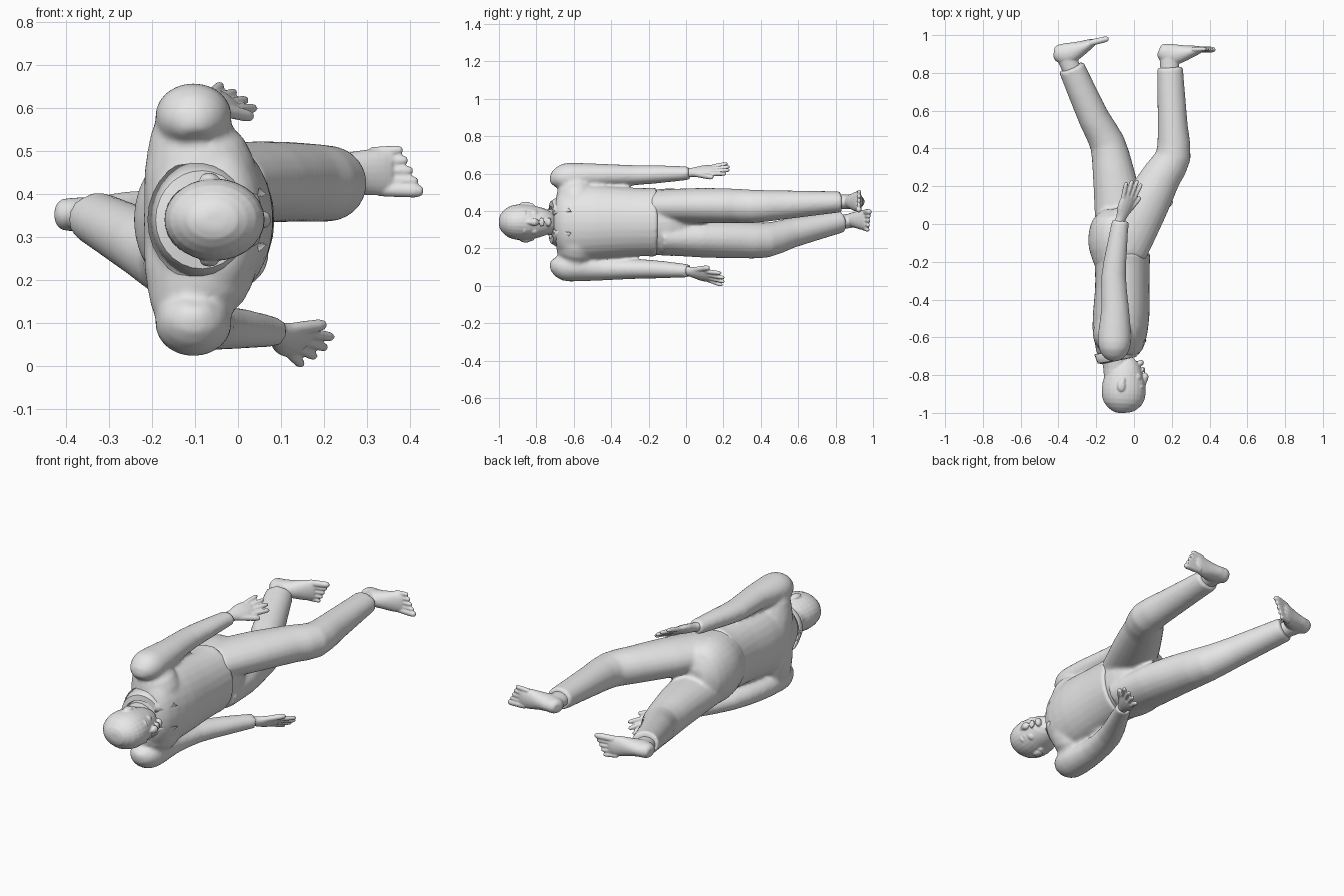
import bpy, bmesh, math
from mathutils import Vector, Matrix

cube = bpy.data.objects.get("Cube")
if cube:
    bpy.data.objects.remove(cube)

grey = bpy.data.materials.new("plain_grey")
grey.use_nodes = True
grey.diffuse_color = (0.8, 0.8, 0.8, 1)
grey.node_tree.nodes["Principled BSDF"].inputs["Base Color"].default_value = (0.8, 0.8, 0.8, 1)
Z = Vector((0, 0, 1))
MID = 0.34  # height of the body's plane of symmetry


def finish(name, bm):
    mesh = bpy.data.meshes.new(name)
    bm.to_mesh(mesh)
    bm.free()
    mesh.materials.append(grey)
    mesh.shade_smooth()
    mesh.set_sharp_from_angle(angle=math.radians(50))
    ob = bpy.data.objects.new(name, mesh)
    bpy.context.collection.objects.link(ob)
    return ob


def fuse(name, pieces, voxel, rounds):
    # Melt overlapping closed pieces into one skin
    bm = bmesh.new()
    for piece in pieces:
        mesh = bpy.data.meshes.new("piece")
        piece.to_mesh(mesh)
        piece.free()
        bm.from_mesh(mesh)
        bpy.data.meshes.remove(mesh)
    ob = finish(name, bm)
    skin = ob.modifiers.new("skin", "REMESH")
    skin.mode = "VOXEL"
    skin.voxel_size = voxel
    skin.use_smooth_shade = True
    relax = ob.modifiers.new("relax", "SMOOTH")
    relax.factor = .5
    relax.iterations = rounds


def smooth_path(rows, steps):
    # Catmull-Rom through positions and radii together
    out = []
    for i in range(len(rows) - 1):
        a, b, c, d = (rows[max(i - 1, 0)], rows[i], rows[i + 1], rows[min(i + 2, len(rows) - 1)])
        for k in range(steps):
            t = k / steps
            out.append([q + t / 2 * (r - p + t * (2 * p - 5 * q + 4 * r - s + t * (3 * (q - r) + s - p)))
                        for p, q, r, s in zip(a, b, c, d)])
    return out + [list(rows[-1])]


def loft(rows, wide=Z, sides=20, steps=2):
    # Rows are x, y, z, radius along "wide", radius across it
    rows = smooth_path(rows, steps)
    pts = [Vector(r[:3]) for r in rows]
    bm = bmesh.new()
    rings = []
    for i, r in enumerate(rows):
        t = (pts[min(i + 1, len(pts) - 1)] - pts[max(i - 1, 0)]).normalized()
        u = (wide - t * wide.dot(t)).normalized()
        v = t.cross(u)
        rings.append([bm.verts.new(pts[i] + u * r[3] * math.cos(a) + v * r[4] * math.sin(a))
                      for a in (math.tau * k / sides for k in range(sides))])
    for a, b in zip(rings, rings[1:]):
        for k in range(sides):
            j = (k + 1) % sides
            bm.faces.new((a[k], a[j], b[j], b[k]))
    bm.faces.new(rings[0])
    bm.faces.new(rings[-1])
    bmesh.ops.recalc_face_normals(bm, faces=bm.faces)
    return bm


def digit(start, end, r):
    a, b = Vector(start), Vector(end)
    rows = [(*a.lerp(b, t), r * s, r * s) for t, s in
            ((0, 1), (0.45, 1), (0.8, 0.95), (0.95, 0.75), (1, 0.3))]
    return loft(rows, Z, 10, 1)


def ball(loc, size):
    bm = bmesh.new()
    bmesh.ops.create_uvsphere(bm, u_segments=14, v_segments=10, radius=1,
                              matrix=Matrix.Translation(loc) @ Matrix.Diagonal((*size, 1)))
    return bm


# Jacket: body, shoulders running across from sleeve to sleeve, and both sleeves
body = loft([(-.1, -.72, MID, .075, .075), (-.1, -.69, MID, .13, .1),
             (-.09, -.65, MID, .19, .125), (-.078, -.6, MID, .205, .142),
             (-.068, -.48, MID, .2, .15), (-.062, -.34, MID, .187, .144),
             (-.062, -.22, MID, .182, .146), (-.065, -.16, MID, .186, .151)], sides=28)
half = [(-.1, -.61, .255, .062, .075), (-.105, -.595, .2, .09, .1),
        (-.092, -.585, .13, .112, .128), (-.078, -.575, 0, .12, .14)]
yoke = [(x, y, MID - z, a, b) for x, y, z, a, b in half]
yoke += [(x, y, 2 * MID - z, a, b) for x, y, z, a, b in reversed(yoke[:-1])]
shoulder = [(-.1, -.705, .195, .025, .03), (-.102, -.688, .215, .058, .065),
            (-.104, -.645, .236, .078, .086), (-.103, -.58, .244, .073, .088),
            (-.1, -.45, .25, .062, .074)]
arms = {1: [(-.108, -.28, .251, .054, .066), (-.09, -.12, .257, .046, .055), (-.072, .018, .262, .036, .045)],
        -1: [(-.065, -.28, .25, .054, .066), (.012, -.12, .254, .046, .053), (.082, .014, .261, .035, .041)]}
sleeves = [loft([(x, y, MID + s * z, a, b) for x, y, z, a, b in shoulder + lower])
           for s, lower in arms.items()]
fuse("jacket", [body, loft(yoke, Vector((0, 1, 0)))] + sleeves, .01, 6)

# Trousers: hips and legs
hips = loft([(-.068, -.21, MID, .17, .138), (-.084, -.11, MID, .18, .156),
             (-.098, -.03, MID, .176, .145), (-.11, .04, MID, .145, .11),
             (-.115, .08, MID, .06, .05)], sides=28)
left_leg = loft([(-.06, -.13, .425, .09, .135), (.05, .08, .428, .095, .125),
                 (.15, .26, .427, .092, .104), (.208, .36, .424, .089, .094),
                 (.205, .52, .432, .078, .08), (.19, .83, .449, .056, .069)])
right_leg = loft([(-.065, -.13, .255, .09, .138), (-.08, .08, .253, .102, .13),
                  (-.11, .28, .247, .1, .11), (-.142, .43, .244, .094, .094),
                  (-.212, .56, .281, .08, .083), (-.332, .83, .345, .061, .071)])
fuse("trousers", [hips, left_leg, right_leg], .01, 6)


def foot(name, ankle, heel, forward, toe_side):
    # Foot points along "forward", sole faces +y
    f = Vector(forward).normalized()
    sole = Vector((-f.y, f.x, 0))
    h = Vector(heel)
    place = lambda along, down, across: h + f * along + sole * down + Z * across
    profile = [(0, -.035, .018, .024), (.015, -.04, .036, .043), (.06, -.056, .04, .058),
               (.115, -.048, .045, .048), (.165, -.034, .053, .034), (.205, -.022, .053, .023),
               (.225, -.019, .047, .014)]
    top = place(.055, -.045, 0)
    start = Vector(ankle)
    pieces = [loft([(*place(a, d, 0), w, t) for a, d, w, t in profile]),
              loft([(*start, .04, .05), (*start.lerp(top, .5), .039, .05), (*top, .038, .054)])]
    for i in range(5):
        z = toe_side * (.039 - .0215 * i)
        pieces.append(digit(place(.195 - .005 * i, -.02, z), place(.298 - .012 * i, -.013, z * 1.12),
                            .017 if i == 0 else .0122))
    fuse(name, pieces, .0045, 3)


foot("left_foot", (.19, .76, .447), (.135, .957, .45), (1, -.07, 0), -1)
foot("right_foot", (-.305, .76, .33), (-.43, .945, .352), (1, .17, 0), 1)


def hand(name, wrist, direction, thumbward):
    w, d = Vector(wrist), Vector(direction).normalized()
    c = Vector(thumbward)
    c = (c - d * c.dot(d)).normalized()
    palm = [(-.06, .029, .024), (0, .029, .023), (.045, .043, .023), (.085, .047, .02), (.122, .042, .013)]
    pieces = [loft([(*(w + d * a), b, t) for a, b, t in palm], c, 14),
              digit(w + d * .025 + c * .02, w + d * .135 + c * .07, .0155)]
    for i, length in enumerate((.1, .112, .105, .085)):
        off = .033 - .022 * i
        a = w + d * .105 + c * off
        pieces.append(digit(a, a + d * length + c * off * .45, .0122))
    fuse(name, pieces, .0045, 3)


hand("left_hand", (-.068, .034, .606), (.085, .23, .025), (.8, -.25, -.6))
hand("right_hand", (.092, .022, .075), (.115, .21, -.05), (.6, -.3, .7))

# Neck and head, crown to chin, with the face and ears
head = [loft([(-.08, -.83, MID, .07, .078), (-.088, -.76, MID, .066, .075),
              (-.098, -.68, MID, .075, .078)]),
        loft([(-.06, -1, MID, .014, .018), (-.06, -.99, MID, .045, .058),
              (-.058, -.95, MID, .081, .101), (-.055, -.9, MID, .095, .116),
              (-.053, -.85, MID, .094, .114), (-.045, -.8, MID, .085, .103),
              (-.028, -.76, MID, .072, .088), (-.008, -.732, MID, .052, .064),
              (.005, -.718, MID, .027, .034)], sides=28),
        loft([(.044, -.87, MID, .01, .012), (.053, -.835, MID, .013, .015),
              (.06, -.808, MID, .021, .018), (.05, -.793, MID, .013, .012)], sides=12),
        ball((.05, -.775, MID), (.01, .007, .026)), ball((.05, -.763, MID), (.009, .006, .022)),
        ball((.035, -.735, MID), (.018, .016, .024))]
for s in (1, -1):
    head += [ball((.035, -.841, MID + s * .035), (.015, .008, .017)),
             ball((.032, -.862, MID + s * .034), (.022, .011, .03)),
             ball((.015, -.81, MID + s * .045), (.025, .022, .022)),
             ball((-.067, -.857, MID + s * .096), (.022, .032, .013)),
             ball((-.058, -.827, MID + s * .09), (.014, .016, .011))]
fuse("head", head, .0045, 3)

# Open shirt collar with a pointed flap on each side
bm = bmesh.new()
rows = []
count = 24
for k in range(count + 1):
    a = math.radians(24 + 312 * k / count)
    front = math.cos(a)
    point = max(0, front - .6) * .13
    rows.append([bm.verts.new((-.085 + rx * front, y + .018 * front, MID + rz * math.sin(a)))
                 for rx, rz, y in ((.082, .085, -.68), (.088, .088, -.72),
                                   (.104, .112, -.717), (.122 + point, .14, -.672 + point))])
for a, b in zip(rows, rows[1:]):
    for i in range(3):
        bm.faces.new((a[i], a[i + 1], b[i + 1], b[i]))
bmesh.ops.recalc_face_normals(bm, faces=bm.faces)
thick = finish("collar", bm).modifiers.new("thickness", "SOLIDIFY")
thick.thickness = .008
thick.offset = 0
